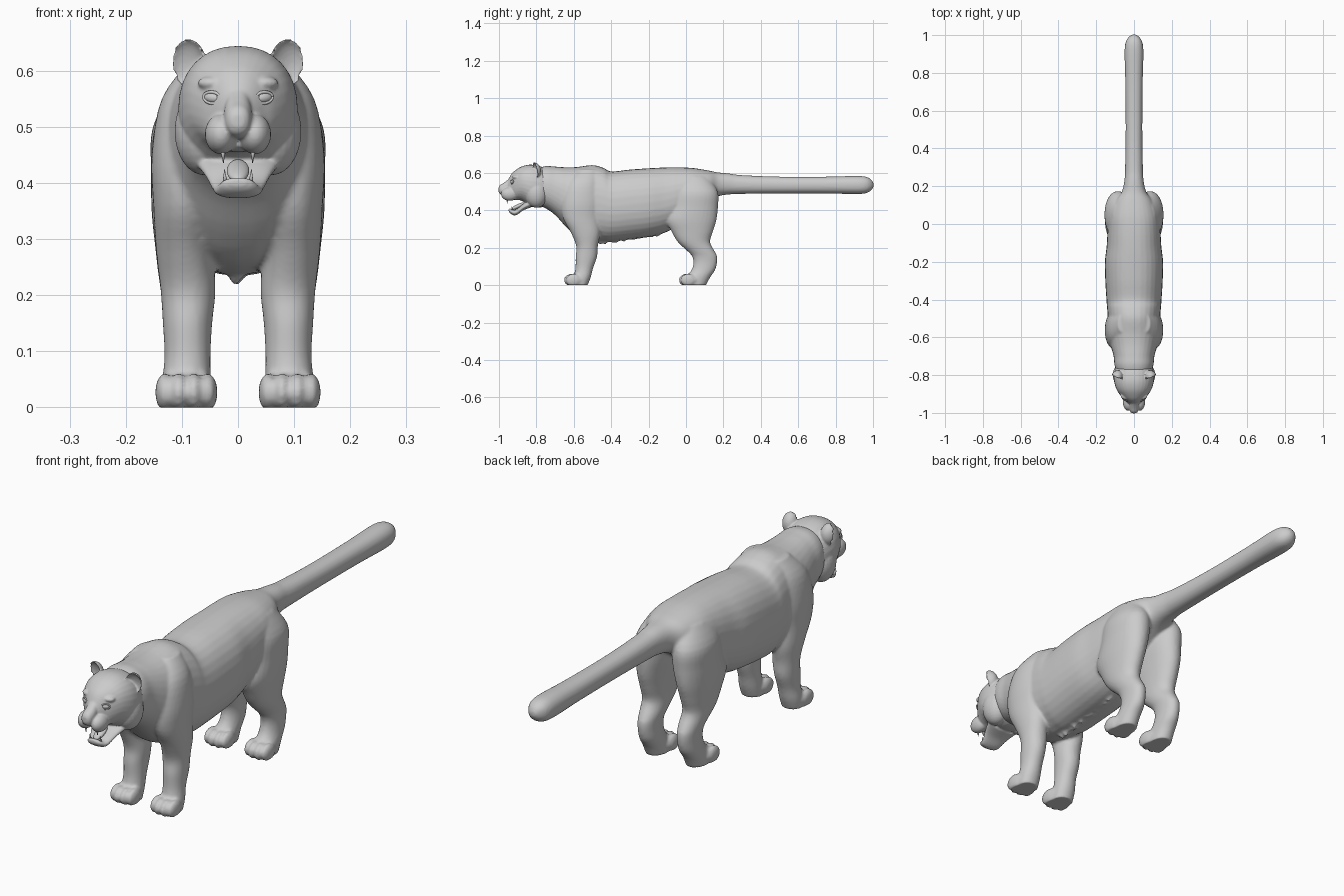
import bpy, bmesh, math, random
from mathutils import Matrix, Vector

if "Cube" in bpy.data.objects:
    bpy.data.objects.remove(bpy.data.objects["Cube"])

random.seed(4)


def dense(rows, n=4):
    """Catmull-Rom refinement of a section table."""
    out = []
    for i in range(len(rows) - 1):
        p = [rows[max(0, min(len(rows) - 1, i + k))] for k in (-1, 0, 1, 2)]
        for s in range(n):
            t = s / n
            out.append([0.5 * (2 * b + (c - a) * t + (2 * a - 5 * b + 4 * c - d) * t * t
                               + (3 * b - a - 3 * c + d) * t ** 3) for a, b, c, d in zip(*p)])
    return out + [list(rows[-1])]


def skin(bm, rings):
    loops = [[bm.verts.new(c) for c in r] for r in rings]
    for a, b in zip(loops, loops[1:]):
        for i in range(len(a)):
            j = (i + 1) % len(a)
            bm.faces.new((a[i], a[j], b[j], b[i]))
    bm.faces.new(loops[0][::-1])
    bm.faces.new(loops[-1])


def unit_ring(power, n=32):
    e = 2 / power
    pts = [(math.cos(2 * math.pi * i / n), math.sin(2 * math.pi * i / n)) for i in range(n)]
    return [(math.copysign(abs(c) ** e, c), math.copysign(abs(s) ** e, s)) for c, s in pts]


def loft_y(bm, rows, power=2.0):
    """Rows of (y, top z, bottom z, half width)."""
    skin(bm, [[(w * c, y, (t + b) / 2 + (t - b) / 2 * s) for c, s in unit_ring(power)]
              for y, t, b, w in dense(rows)])


def loft_leg(bm, rows, side):
    """Rows of (z, x, y, half width, half depth)."""
    skin(bm, [[(side * (x + rx * c), y + ry * s, z) for c, s in unit_ring(2.1)]
              for z, x, y, rx, ry in dense(rows)])


def ball(bm, loc, size, rot=Matrix.Identity(4)):
    m = Matrix.Translation(loc) @ rot @ Matrix.Diagonal((*size, 1))
    return bmesh.ops.create_uvsphere(bm, u_segments=24, v_segments=16, radius=1, matrix=m)["verts"]


def cone(bm, base, tip, r):
    d = Vector(tip) - Vector(base)
    m = Matrix.Translation(Vector(base) + d / 2) @ d.to_track_quat('Z', 'Y').to_matrix().to_4x4()
    bmesh.ops.create_cone(bm, cap_ends=True, segments=10, radius1=r, radius2=r * 0.1,
                          depth=d.length, matrix=m)


def finish(bm, name, voxel=0, smooth=0):
    bmesh.ops.recalc_face_normals(bm, faces=bm.faces)
    me = bpy.data.meshes.new(name)
    bm.to_mesh(me)
    bm.free()
    ob = bpy.data.objects.new(name, me)
    bpy.context.collection.objects.link(ob)
    bpy.ops.object.select_all(action='DESELECT')
    bpy.context.view_layer.objects.active = ob
    ob.select_set(True)
    if voxel:
        m = ob.modifiers.new("fuse", 'REMESH')
        m.mode, m.voxel_size = 'VOXEL', voxel
        bpy.ops.object.modifier_apply(modifier="fuse")
        m = ob.modifiers.new("soften", 'SMOOTH')
        m.factor, m.iterations = 0.5, smooth
        bpy.ops.object.modifier_apply(modifier="soften")
        for v in ob.data.vertices:
            v.co.z = max(v.co.z, 0)
    bpy.ops.object.shade_smooth()
    return ob


# torso, neck and tail in one loft
bm = bmesh.new()
loft_y(bm, [(-.86, .60, .45, .06), (-.76, .635, .415, .10), (-.70, .634, .375, .108),
            (-.64, .63, .31, .125), (-.58, .632, .262, .138), (-.50, .642, .24, .138),
            (-.44, .627, .236, .143), (-.40, .608, .235, .146), (-.30, .618, .245, .152),
            (-.20, .625, .258, .154), (-.12, .629, .278, .145), (-.04, .63, .32, .14),
            (.04, .626, .39, .13), (.12, .613, .45, .10), (.17, .603, .475, .065),
            (.23, .597, .485, .051), (.30, .588, .488, .047), (.5, .58, .49, .044),
            (.75, .58, .49, .046), (.90, .584, .487, .05), (.96, .58, .491, .045),
            (.99, .565, .507, .028), (1.003, .545, .527, .01)], 2.25)

# ragged fur along the belly
for i in range(26):
    y = -.47 + i * .0125
    drop = .214 + .045 * (i / 25) ** 1.3 + random.uniform(0, .014)
    cone(bm, (0, y, drop + .055), (random.uniform(-.008, .008), y + .014, drop), .036)

# legs and paws
front = [(.62, .055, -.525, .03, .05), (.55, .078, -.55, .058, .09), (.45, .088, -.56, .066, .108),
         (.36, .095, -.56, .056, .098), (.28, .095, -.537, .051, .078), (.21, .089, -.529, .049, .058),
         (.15, .09, -.533, .044, .057), (.09, .09, -.544, .041, .047), (.04, .092, -.556, .044, .046),
         (-.006, .092, -.57, .043, .042)]
hind = [(.58, .06, .03, .05, .09), (.50, .082, .05, .07, .12), (.42, .085, .043, .07, .128),
        (.35, .09, .028, .064, .135), (.29, .092, .033, .056, .112), (.23, .092, .043, .049, .086),
        (.18, .09, .082, .043, .072), (.155, .09, .099, .039, .067), (.12, .09, .103, .037, .063),
        (.08, .09, .092, .039, .063), (.04, .092, .062, .042, .066), (-.006, .092, .048, .042, .056)]
for s in (-1, 1):
    loft_leg(bm, front, s)
    loft_leg(bm, hind, s)
    for y in (-.602, .012):
        ball(bm, (s * .092, y + .022, .028), (.051, .048, .034))
        for k, dx in enumerate((-.038, -.0135, .0135, .038)):
            back = .010 if k in (0, 3) else 0
            ball(bm, (s * (.092 + dx), y - .01 + back, .027), (.0175, .041, .034))
finish(bm, "body_with_legs_and_tail", .0065, 4)

# head: skull, cheeks, muzzle and open lower jaw
bm = bmesh.new()
loft_y(bm, [(-.72, .60, .45, .08), (-.76, .628, .42, .098), (-.80, .641, .415, .106),
            (-.84, .644, .425, .104), (-.88, .634, .452, .09), (-.915, .612, .455, .066),
            (-.935, .592, .458, .045), (-.95, .565, .465, .03)], 2.2)
loft_y(bm, [(-.89, .615, .50, .03), (-.92, .598, .49, .028), (-.95, .566, .48, .025),
            (-.975, .547, .48, .025), (-.994, .535, .487, .02), (-1.002, .522, .50, .01)], 2.3)
loft_y(bm, [(-.83, .46, .415, .075), (-.87, .435, .40, .06), (-.90, .41, .378, .047),
            (-.92, .402, .373, .041), (-.94, .41, .384, .03), (-.948, .407, .395, .014)], 2.3)
for s in (-1, 1):
    ball(bm, (s * .06, -.80, .492), (.053, .062, .078))
    ball(bm, (s * .03, -.943, .487), (.029, .046, .036))
    ball(bm, (s * .044, -.908, .578), (.028, .022, .013))
    # cupped ears
    ear = bmesh.new()
    for v in ball(ear, (0, 0, 0), (1, 1, 1)):
        if v.co.y < 0:
            v.co.y *= -.5
    turn = Matrix.Rotation(s * .3, 4, 'Z') @ Matrix.Rotation(.18, 4, 'X')
    m = Matrix.Translation((s * .089, -.812, .612)) @ turn @ Matrix.Diagonal((.032, .038, .045, 1))
    bmesh.ops.transform(ear, matrix=m, verts=ear.verts)
    tmp = bpy.data.meshes.new("ear_shape")
    ear.to_mesh(tmp)
    ear.free()
    bm.from_mesh(tmp)
    bpy.data.meshes.remove(tmp)
head = finish(bm, "head", .0036, 4)
bpy.context.view_layer.update()

# eyes with lids, set on the face surface
for s, label in ((-1, "right"), (1, "left")):
    hit, loc, nor, _ = head.ray_cast(Vector((s * .046, -1.5, .552)), Vector((0, 1, 0)))
    if not hit:
        loc = Vector((s * .046, -.93, .552))
    turn = Matrix.Rotation(s * .45, 4, 'Z') @ Matrix.Rotation(-s * .12, 4, 'Y')
    bm = bmesh.new()
    ball(bm, loc + Vector((0, .003, 0)), (.016, .008, .009), turn)
    finish(bm, label + "_eye")
    bm = bmesh.new()
    lid = Matrix.Translation(loc) @ turn
    rings = []
    for i in range(25):
        a = 2 * math.pi * i / 24
        rings.append([lid @ Vector(((.017 + .003 * math.cos(b)) * math.cos(a), .003 * math.sin(b),
                                    (.010 + .003 * math.cos(b)) * math.sin(a)))
                      for b in (2 * math.pi * k / 8 for k in range(8))])
    skin(bm, rings)
    finish(bm, label + "_eyelid")

# nose pad
bm = bmesh.new()
ball(bm, (0, -.985, .513), (.023, .015, .012))
ball(bm, (0, -.984, .502), (.012, .014, .014))
finish(bm, "nose")

# tongue
bm = bmesh.new()
ball(bm, (0, -.898, .422), (.02, .04, .011), Matrix.Rotation(.45, 4, 'X'))
finish(bm, "tongue")

# fangs
bm = bmesh.new()
for s in (-1, 1):
    cone(bm, (s * .027, -.957, .465), (s * .026, -.955, .436), .006)
    cone(bm, (s * .023, -.93, .398), (s * .024, -.933, .424), .005)
finish(bm, "fangs")
